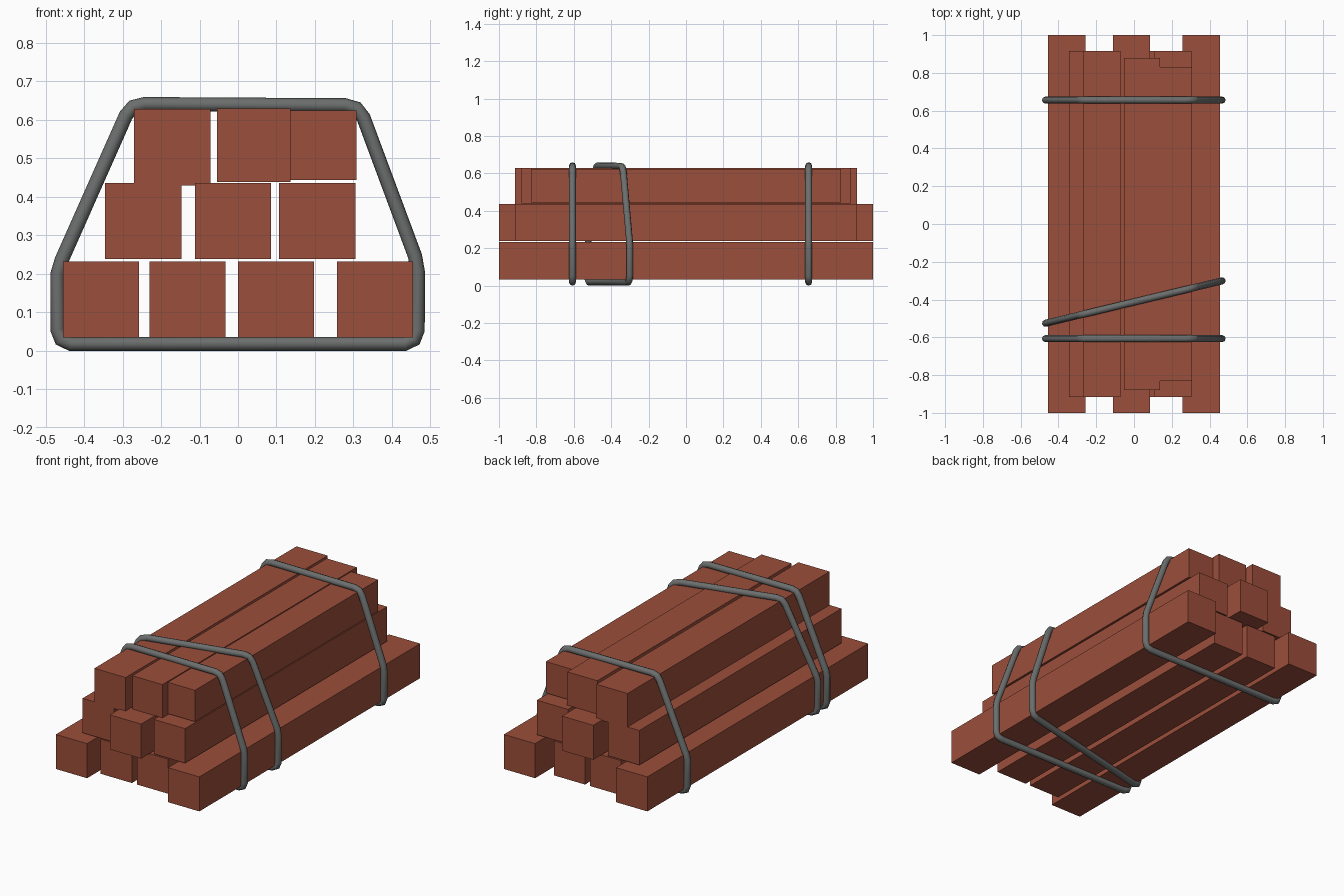
import bpy

cube = bpy.data.objects.get("Cube")
if cube:
    bpy.data.objects.remove(cube, do_unlink=True)


def material(name, color, rough):
    mat = bpy.data.materials.new(name)
    mat.use_nodes = True
    mat.diffuse_color = color
    bsdf = mat.node_tree.nodes["Principled BSDF"]
    bsdf.inputs["Base Color"].default_value = color
    bsdf.inputs["Roughness"].default_value = rough
    return mat


WOOD = material("reddish_brown", (0.33, 0.077, 0.043, 1), 0.8)
STRAP = material("strap_grey", (0.15, 0.155, 0.155, 1), 0.6)


def beam(name, x, z, half_length, width=0.198):
    """Square beam with its left edge at x and underside at z."""
    bpy.ops.mesh.primitive_cube_add(size=1, location=(x + width / 2, 0, z + width / 2))
    ob = bpy.context.object
    ob.name = name
    ob.scale = (width, 2 * half_length, width)
    bpy.ops.object.transform_apply(location=False, rotation=False, scale=True)
    ob.data.materials.append(WOOD)


# Bottom row of beams
for i, (x, half) in enumerate([(-0.455, 1), (-0.23, 0.915), (0, 0.915), (0.257, 1)]):
    beam(f"bottom_beam_{i + 1}", x, 0.034, half)

# Middle row of beams
for i, (x, half) in enumerate([(-0.345, 0.915), (-0.112, 1), (0.107, 0.915)]):
    beam(f"middle_beam_{i + 1}", x, 0.238, half)

# Top row, with two slightly slimmer beams
beam("top_beam_1", -0.27, 0.43, 0.915)
beam("top_beam_2", -0.054, 0.439, 0.88, 0.191)
beam("top_beam_3", 0.128, 0.444, 0.83, 0.18)

# Strap loop around the stack, as x and z of the tube centre
LOOP = [(-0.435, 0.018), (-0.46, 0.029), (-0.469, 0.054),
        (-0.469, 0.2), (-0.458, 0.236),
        (-0.291, 0.612), (-0.273, 0.634), (-0.243, 0.641),
        (0.278, 0.638), (0.308, 0.63), (0.326, 0.606),
        (0.46, 0.246), (0.467, 0.206),
        (0.467, 0.054), (0.458, 0.029), (0.433, 0.018)]


def strap(name, y, slant=0):
    """Closed tube around the stack; slant shifts y along x."""
    curve = bpy.data.curves.new(name, "CURVE")
    curve.dimensions = "3D"
    curve.bevel_depth = 0.0185
    curve.bevel_resolution = 2
    spline = curve.splines.new("POLY")
    spline.points.add(len(LOOP) - 1)
    for point, (x, z) in zip(spline.points, LOOP):
        point.co = (x, y + slant * x, z, 1)
    spline.use_cyclic_u = True
    ob = bpy.data.objects.new(name, curve)
    bpy.context.collection.objects.link(ob)
    curve.materials.append(STRAP)
    bpy.ops.object.select_all(action="DESELECT")
    ob.select_set(True)
    bpy.context.view_layer.objects.active = ob
    bpy.ops.object.convert(target="MESH")
    bpy.ops.object.shade_smooth()


strap("front_strap", -0.607)
strap("back_strap", 0.656)
strap("slanted_strap", -0.413, 0.24)
